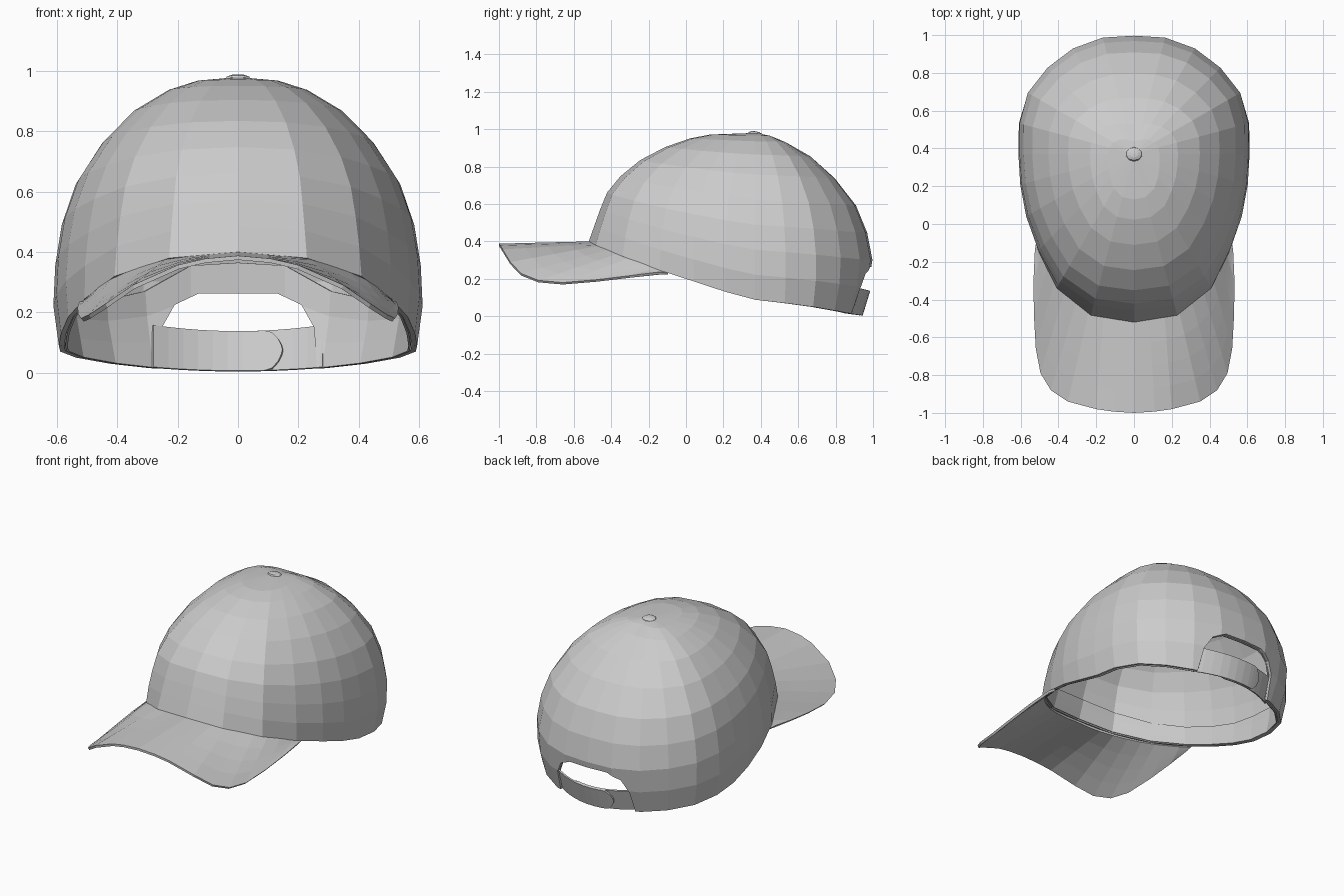
import bpy, bmesh
from math import sin, cos, radians, sqrt
from mathutils import Matrix

if "Cube" in bpy.data.objects:
    bpy.data.objects.remove(bpy.data.objects["Cube"])

CY, TOP = 0.37, 0.98          # crown axis and apex height
# Crown tables: outline radius, rim height and inner band height every 15 degrees from the front
RADIUS = [.89, .885, .825, .73, .665, .625, .612, .633, .655, .652, .65, .642, .63]
RIM = [.40, .38, .32, .245, .185, .13, .088, .07, .05, .03, .015, .01, .01]
BAND = [.51, .49, .43, .36, .31, .27, .25, .24, .24, .24, .27, .355, .365]
# Meridian profiles: relative radius at each relative height
H = [0, .15, .3, .45, .6, .75, .87, .95, .985, 1]
FRONT = [1, .965, .93, .89, .81, .69, .54, .39, .27, 0]
SIDE = [.97, 1, .99, .955, .88, .74, .57, .38, .22, 0]
BACK = [.875, .955, .995, .95, .855, .675, .47, .25, .11, 0]


def table(xs, ys, x):
    for i in range(len(xs) - 1):
        if x <= xs[i + 1]:
            f = (x - xs[i]) / (xs[i + 1] - xs[i])
            return ys[i] + f * (ys[i + 1] - ys[i])
    return ys[-1]


def by_angle(ys, deg):
    return table(range(0, 181, 15), ys, min(deg % 360, 360 - deg % 360))


def crown_point(deg, h, inset=0):
    a = radians(deg)
    c = cos(a)
    end = FRONT if c > 0 else BACK
    p = table(H, SIDE, h) * (1 - c * c) + table(H, end, h) * c * c
    r = by_angle(RADIUS, deg) * p - inset
    rim = by_angle(RIM, deg)
    return (r * sin(a), CY - r * c, rim + h * (TOP - rim))


def sheet(name, rows, thickness):
    """Loft rows of points into a thickened, flat shaded sheet."""
    bm = bmesh.new()
    vs = [[bm.verts.new(p) for p in row] for row in rows]
    for a, b in zip(vs, vs[1:]):
        for i in range(len(a) - 1):
            bm.faces.new((a[i], a[i + 1], b[i + 1], b[i]))
    bmesh.ops.remove_doubles(bm, verts=bm.verts, dist=0.0005)
    ob = to_object(name, bm)
    mod = ob.modifiers.new("thickness", 'SOLIDIFY')
    mod.thickness = thickness
    mod.offset = -1
    return ob


def to_object(name, bm):
    me = bpy.data.meshes.new(name)
    bm.to_mesh(me)
    bm.free()
    ob = bpy.data.objects.new(name, me)
    bpy.context.collection.objects.link(ob)
    return ob


# Crown dome and inner sweatband
angles = range(0, 361, 15)
crown = sheet("crown", [[crown_point(d, h) for d in angles] for h in H], 0.018)


def band_height(d, f):
    rim = by_angle(RIM, d)
    return f * (by_angle(BAND, d) - rim) / (TOP - rim)


band = sheet("sweatband", [[crown_point(d, band_height(d, f), 0.021) for d in angles]
                           for f in (0, .33, .67, 1)], 0.008)

# Arched opening at the back
arch = [(-.27, -.1), (-.252, .15), (-.21, .225), (-.13, .263),
        (.13, .263), (.21, .225), (.252, .15), (.27, -.1)]
bm = bmesh.new()
face = bm.faces.new([bm.verts.new((x, .6, z)) for x, z in arch])
new = bmesh.ops.extrude_face_region(bm, geom=[face])["geom"]
bmesh.ops.translate(bm, vec=(0, .7, 0), verts=[v for v in new if isinstance(v, bmesh.types.BMVert)])
bmesh.ops.recalc_face_normals(bm, faces=bm.faces)
cutter = to_object("opening_cutter", bm)
cutter.hide_render = True
cutter.hide_viewport = False
cutter.display_type = 'WIRE'
for ob in (crown, band):
    mod = ob.modifiers.new("opening", 'BOOLEAN')
    mod.operation = 'DIFFERENCE'
    mod.solver = 'EXACT'
    mod.object = cutter

# Curved brim, ruled from the crown rim to its outer edge
edge = [(0, -1, .388), (.11, -.993, .378), (.2, -.98, .357), (.35, -.94, .29), (.44, -.88, .228),
        (.495, -.79, .192), (.52, -.66, .18), (.53, -.48, .195), (.532, -.3, .217), (.525, -.14, .237)]
n = len(edge) - 1
outer, inner = [], []
for i in range(-n, n + 1):
    x, y, z = edge[abs(i)]
    outer.append((x if i > 0 else -x, y, z))
    inner.append(crown_point(48 * i / n, 0, 0.008))
rows = []
for k in range(5):
    f = k / 4
    rows.append([tuple(p + f * (q - p) for p, q in zip(a, b)) for a, b in zip(outer, inner)])
sheet("brim", rows, 0.014)


# Adjuster strap: two overlapping straps with rounded ends
def strap(name, side, shift):
    xs = [-.285 + .05 * k for k in range(8)] + [.09, .115, .135, .146, .15]
    low, high = [], []
    for x in xs:
        t = max(0, (x - .09) / .06)
        s = .5 + .5 * sqrt(max(0, 1 - t * t)) if t < 1 else .5
        zl, zh = .004 + .15 * x * x, .135 + .25 * x * x
        yl, yh = .945 - 1.1 * x * x + shift, .985 - x * x + shift
        for f, out in ((1 - s, low), (s, high)):
            f = .5 + (f - .5) * (.55 + .45 * (1 - t ** 4))
            out.append((x * side, yl + f * (yh - yl), zl + f * (zh - zl)))
    if side > 0:
        low.reverse()
        high.reverse()
    sheet(name, [low, high], 0.01)


strap("strap_inner", 1, -0.012)
strap("strap_outer", -1, 0)

# Button on top
bm = bmesh.new()
bmesh.ops.create_uvsphere(bm, u_segments=10, v_segments=6, radius=1,
                          matrix=Matrix.Translation((0, CY, .972)) @ Matrix.Rotation(radians(-8), 4, 'X')
                          @ Matrix.Diagonal((.045, .04, .017, 1)))
to_object("button", bm)
